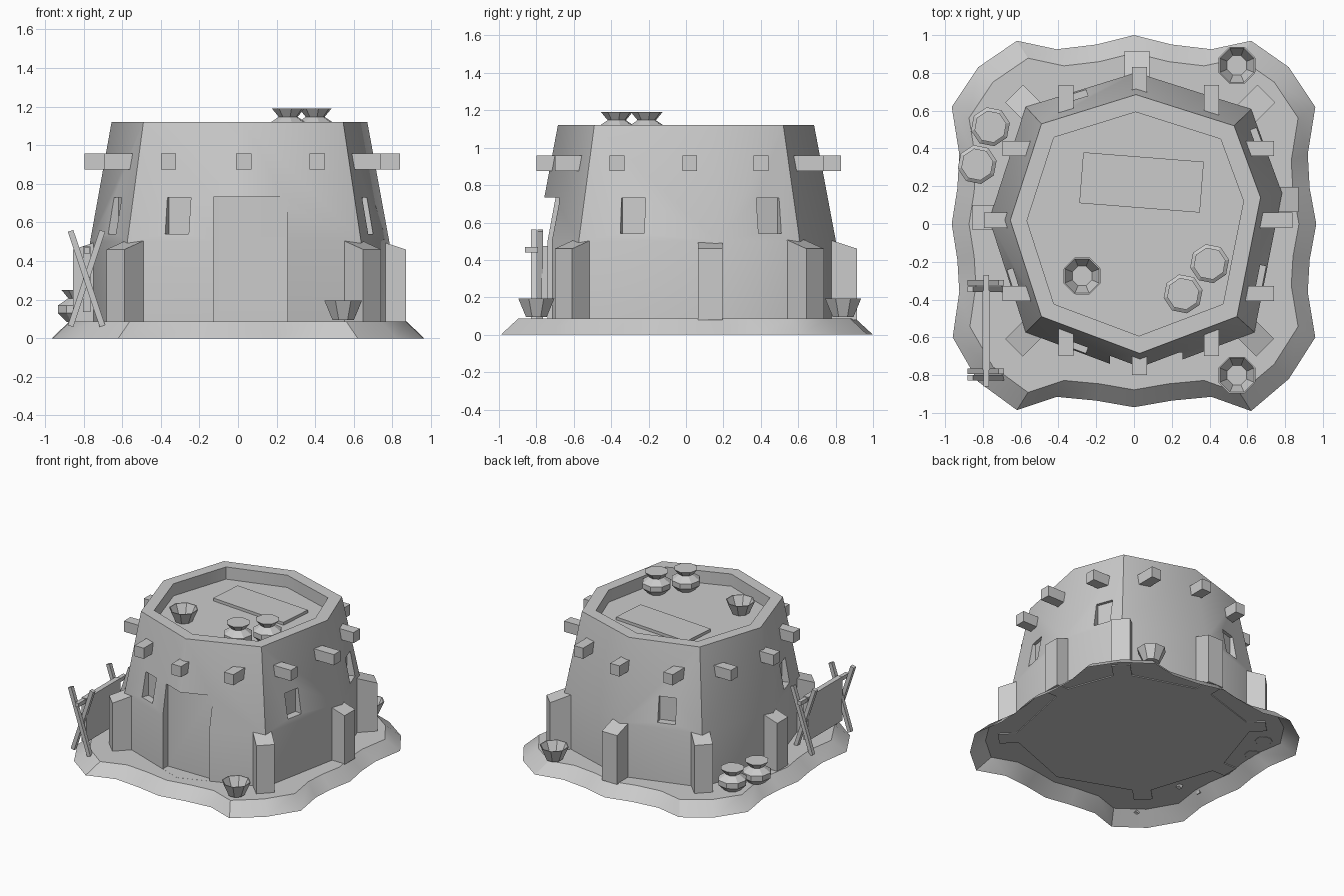
import bpy, bmesh, math
from mathutils import Vector, Matrix

if "Cube" in bpy.data.objects:
    bpy.data.objects.remove(bpy.data.objects["Cube"])


def make(name, verts, faces, smooth=None):
    me = bpy.data.meshes.new(name)
    me.from_pydata(verts, [], faces)
    bm = bmesh.new()
    bm.from_mesh(me)
    bmesh.ops.recalc_face_normals(bm, faces=bm.faces)
    bm.to_mesh(me)
    bm.free()
    ob = bpy.data.objects.new(name, me)
    bpy.context.collection.objects.link(ob)
    if smooth:
        shade(ob, smooth)
    return ob


def select(ob):
    bpy.ops.object.select_all(action='DESELECT')
    ob.select_set(True)
    bpy.context.view_layer.objects.active = ob


def shade(ob, deg):
    select(ob)
    bpy.ops.object.shade_smooth_by_angle(angle=math.radians(deg))


def loft(name, rings, cap_start=True, cap_end=True, smooth=None):
    n = len(rings[0])
    verts = [v for r in rings for v in r]
    faces = [(k * n + i, k * n + (i + 1) % n, (k + 1) * n + (i + 1) % n, (k + 1) * n + i)
             for k in range(len(rings) - 1) for i in range(n)]
    if cap_start:
        faces.append(tuple(range(n))[::-1])
    if cap_end:
        faces.append(tuple(range((len(rings) - 1) * n, len(rings) * n)))
    return make(name, verts, faces, smooth)


def ring(pts, s, z):
    return [(x * s, y * s, z) for x, y in pts]


def box(name, size, loc, rot=None, drop=0.0):
    # box with optional lowered outer (+x) top edge
    hx, hy, hz = (v / 2 for v in size)
    quad = [(-hx, -hy), (hx, -hy), (hx, hy), (-hx, hy)]
    low = [(x, y, -hz) for x, y in quad]
    top = [(x, y, hz - (drop if x > 0 else 0)) for x, y in quad]
    ob = loft(name, [low, top])
    ob.data.transform(Matrix.Translation(loc) @ (rot or Matrix()))
    return ob


def turn(a):
    return Matrix.Rotation(a, 4, 'Z')


# Wavy earth mound, open underneath
mound = [(0, -.97), (.2, -.935), (.41, -.915), (.62, -.99), (.82, -.82), (.96, -.6),
         (.92, -.36), (.93, -.19), (.965, 0), (.93, .19), (.92, .37), (.96, .62),
         (.82, .83), (.62, .97), (.41, .925), (.2, .95), (0, 1), (-.2, .95),
         (-.41, .925), (-.62, .97), (-.825, .83), (-.965, .62), (-.925, .37), (-.935, .19),
         (-.965, 0), (-.935, -.19), (-.925, -.36), (-.96, -.6), (-.825, -.835),
         (-.62, -.985), (-.41, -.915), (-.2, -.935)]
loft("ground_mound", [ring(mound, 1, 0), ring(mound, .905, .087)], cap_start=False, smooth=30)

# Tapered eight-sided wall with parapet and sunken roof
plan = [(.03, -.685), (.545, -.49), (.67, .14), (.53, .52),
        (.01, .685), (-.49, .53), (-.655, .02), (-.49, -.49)]
FLARE, KINK, TOP, ROOF = 1.17, .5, 1.12, 1.025
walls = loft("walls", [ring(plan, FLARE, .08), ring(plan, FLARE, KINK), ring(plan, 1, TOP),
                       ring(plan, .865, TOP), ring(plan, .865, ROOF)])


def wall_point(i, t, z):
    a, b = Vector(plan[i]), Vector(plan[(i + 1) % 8])
    s = 1 + (FLARE - 1) * min(1, (TOP - z) / (TOP - KINK))
    p, d = a.lerp(b, t) * s, b - a
    return p, math.atan2(-d.x, d.y)


# Recessed door and windows
cutters = [box("door_cutter", (.385, .4, .645), (.065, -.88, .41))]
for i, t in [(7, .415), (1, .38), (2, .66), (4, .57), (6, .56)]:
    p, a = wall_point(i, t, .635)
    p = p + Vector((math.cos(a), math.sin(a))) * .06
    cutters.append(box("window_cutter", (.2, .13, .19), (p.x, p.y, .635), turn(a)))
for c in cutters:
    c.hide_render = True
    mod = walls.modifiers.new("cut", 'BOOLEAN')
    mod.operation, mod.solver, mod.object = 'DIFFERENCE', 'EXACT', c
    select(walls)
    bpy.ops.object.modifier_apply(modifier=mod.name)
    bpy.data.objects.remove(c)
shade(walls, 45)

# Buttresses with sloping tops: (outer face centre x, y, direction)
for x, y, deg in [(-.635, -.655, 225), (.695, -.655, -45), (.7, .69, 45), (-.635, .69, 135),
                  (.87, .13, 0), (.017, .915, 90), (-.855, .035, 180)]:
    a = math.radians(deg)
    box("buttress", (.17, .132, .435), (x - .085 * math.cos(a), y - .085 * math.sin(a), .2975),
        turn(a), drop=.055)

# Roof beam ends
for side in (-1, 1):
    for x, y in [(-.36, .70 if side < 0 else .735), (.03, .80 if side < 0 else .83),
                 (.41, .70 if side < 0 else .735)]:
        box("roof_beam", (.08, .22, .083), (x, side * (y - .11), .917))
    for y, x in [(-.368, .74 if side > 0 else .695), (.02, .838 if side > 0 else .795),
                 (.4, .74 if side > 0 else .695)]:
        box("roof_beam", (.22, .08, .083), (side * (x - .11), y, .917))

# Roof mat
box("roof_mat", (.64, .27, .025), (.04, .22, ROOF + .01), turn(math.radians(-4.5)))


def lathe(name, profile, x, y, z, spin=.2):
    rings = [[(x + r * math.cos(spin + k * math.pi / 4), y + r * math.sin(spin + k * math.pi / 4), z + h)
              for k in range(8)] for r, h in profile]
    return loft(name, rings)


# Jars and bowls
jar = [(.06, 0), (.105, .045), (.105, .085), (.05, .122), (.086, .165)]
bowl = [(.06, 0), (.105, .1), (.098, .1), (.056, .012)]
for x, y, z in [(.4, -.21, ROOF), (.26, -.37, ROOF), (-.76, .515, .085), (-.83, .315, .085)]:
    lathe("jar", jar, x, y, z)
for x, y, z in [(-.275, -.275, ROOF - .008), (.545, .84, .095), (.545, -.8, .095)]:
    lathe("bowl", bowl, x, y, z, .39)

# Drying rack: crossed legs, pole and hanging cloth
for y0 in (-.328, -.797):
    for s in (-1, 1):
        tilt = Matrix.Rotation(s * math.radians(18.5), 4, 'Y')
        box("rack_leg", (.03, .03, .52), (-.785, y0 + s * .017, .31), tilt)
box("rack_pole", (.03, .59, .03), (-.783, -.565, .455))
box("rack_cloth", (.04, .42, .34), (-.783, -.562, .305))
